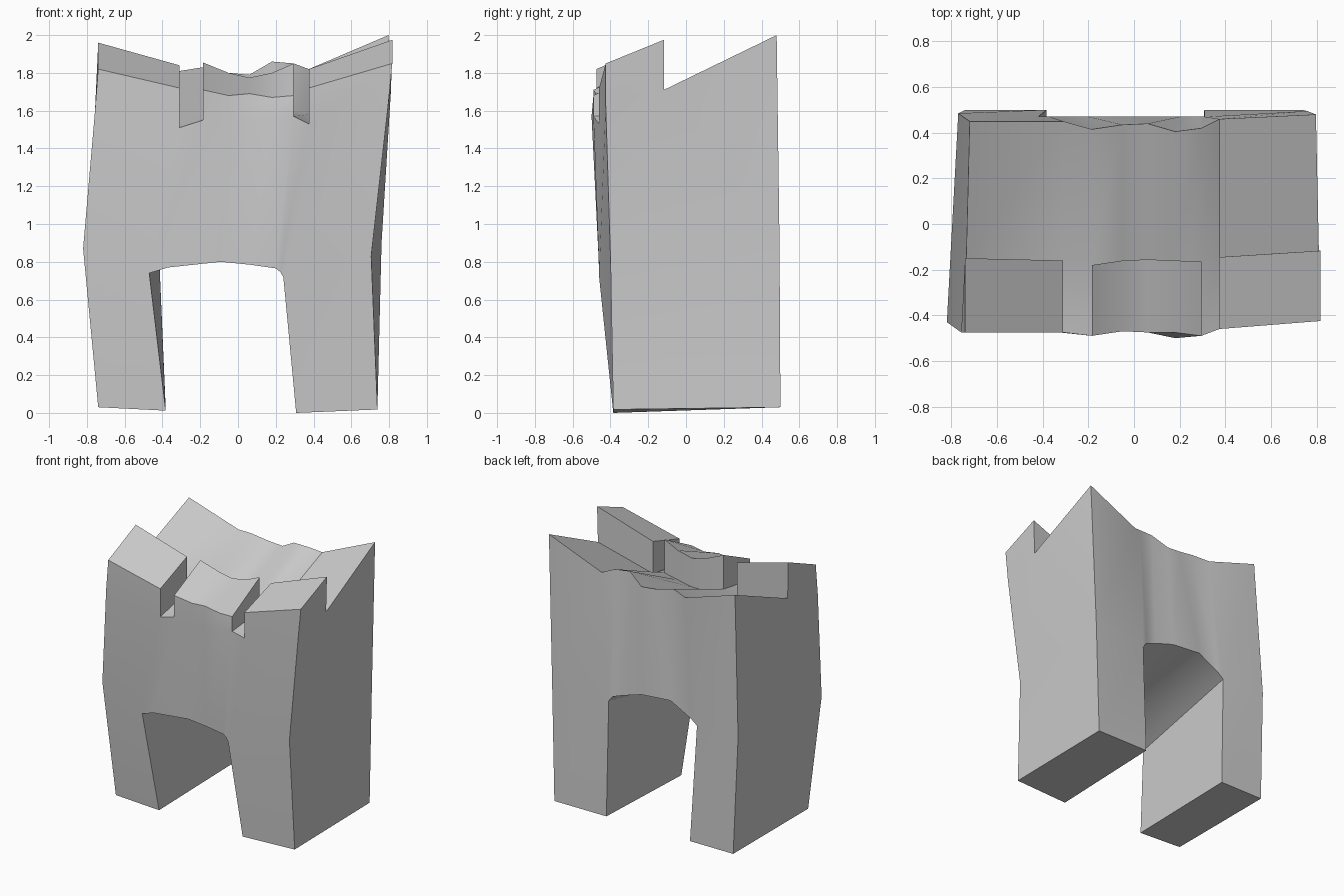
import bpy, bmesh

if "Cube" in bpy.data.objects:
    bpy.data.objects.remove(bpy.data.objects["Cube"])

# Stations across the gate, left to right
X = [-.74, -.31, -.185, -.05, .06, .18, .295, .375, .817]
# Arch line and side bulge, front and back
FRONT_LOW_X = [-.82, -.47, -.37, -.09, .06, .2, .225, .24, .705]
FRONT_LOW_Z = [.87, .74, .77, .80, .785, .765, .745, .72, .83]
BACK_LOW_X = [-.77, -.42, -.37, -.2, .04, .2, .28, .31, .76]
BACK_LOW_Z = [.9, .89, .93, 1.02, 1.0, .95, .92, .88, .9]
# Front wall, walkway and back rim
FRONT_Y = [-.475, -.475, -.49, -.47, -.475, -.5, -.49, -.46, -.425]
NOTCH_Z = [1.6, 1.51, 1.55, 1.54, 1.55, 1.57, 1.57, 1.53, 1.63]
WALK_Y = [-.15, -.16, -.18, -.16, -.155, -.16, -.165, -.145, -.117]
WALK_Z = [1.69, 1.58, 1.60, 1.56, 1.56, 1.58, 1.60, 1.58, 1.71]
BACK_Y = [.45, .45, .415, .435, .44, .405, .42, .46, .48]
BACK_Z = [1.94, 1.81, 1.83, 1.80, 1.79, 1.86, 1.85, 1.82, 2.0]
# Battlement tops
TOP_FRONT_Z = [1.82, 1.72, 1.71, 1.68, 1.69, 1.67, 1.68, 1.72, 1.85]
TOP_BACK_Z = [1.96, 1.84, 1.855, 1.80, 1.775, 1.80, 1.85, 1.82, 1.975]
BATTLEMENTS = [(0, 1), (2, 6), (7, 8)]
N = len(X)

bm = bmesh.new()


def row(xs, ys, zs):
    return [bm.verts.new(p) for p in zip(xs, ys, zs)]


def strip(a, b, start=0, end=N - 1):
    for i in range(start, end):
        bm.faces.new((a[i], a[i + 1], b[i + 1], b[i]))


# Rows of the main block
front_low = row(FRONT_LOW_X, [-.43] + [-.46] * 7 + [-.4], FRONT_LOW_Z)
notch = row([-.757] + X[1:-1] + [.795], FRONT_Y, NOTCH_Z)
walk = row([-.735] + X[1:-1] + [.81], WALK_Y, WALK_Z)
rim = row([-.72] + X[1:-1] + [.797], BACK_Y, BACK_Z)
back_low = row(BACK_LOW_X, [.485] + [.47] * 7 + [.495], BACK_LOW_Z)

# Walls, sloping walkway, arch underside, sides
strip(front_low, notch)
strip(walk, rim)
strip(rim, back_low)
strip(back_low, front_low, 1, N - 2)
for i in (0, N - 1):
    bm.faces.new((front_low[i], notch[i], walk[i], back_low[i]))
    bm.faces.new((walk[i], rim[i], back_low[i]))

# Battlements, with notch floors between them
for a, b in BATTLEMENTS:
    s = slice(a, b + 1)
    y = [v + (.025 if i == 5 else 0) for i, v in enumerate(FRONT_Y)]
    low_f, low_b = notch[s], walk[s]
    top_f = row(X[s], y[s], TOP_FRONT_Z[s])
    top_b = row(X[s], WALK_Y[s], TOP_BACK_Z[s])
    n = b - a
    strip(low_f, top_f, 0, n)
    strip(top_f, top_b, 0, n)
    strip(top_b, low_b, 0, n)
    for i in (0, n):
        bm.faces.new((low_f[i], top_f[i], top_b[i], low_b[i]))
strip(notch, walk, 1, 2)
strip(notch, walk, 6, 7)

# Legs
for i, (x0, x1), (z0, z1) in ((0, (-.74, -.383), (.03, .012)),
                              (N - 2, (.308, .738), (0, .018))):
    foot = [bm.verts.new(p) for p in ((x0, -.385, z0), (x1, -.385, z1),
                                      (x1, .5, .03), (x0, .5, .03))]
    knee = [front_low[i], front_low[i + 1], back_low[i + 1], back_low[i]]
    for k in range(4):
        j = (k + 1) % 4
        bm.faces.new((foot[k], foot[j], knee[j], knee[k]))
    bm.faces.new(foot)

bmesh.ops.recalc_face_normals(bm, faces=bm.faces)
mesh = bpy.data.meshes.new("gate_tower")
bm.to_mesh(mesh)
bm.free()
gate = bpy.data.objects.new("gate_tower", mesh)
bpy.context.collection.objects.link(gate)
bpy.context.view_layer.objects.active = gate
gate.select_set(True)
bpy.ops.object.shade_smooth_by_angle(angle=.52)
